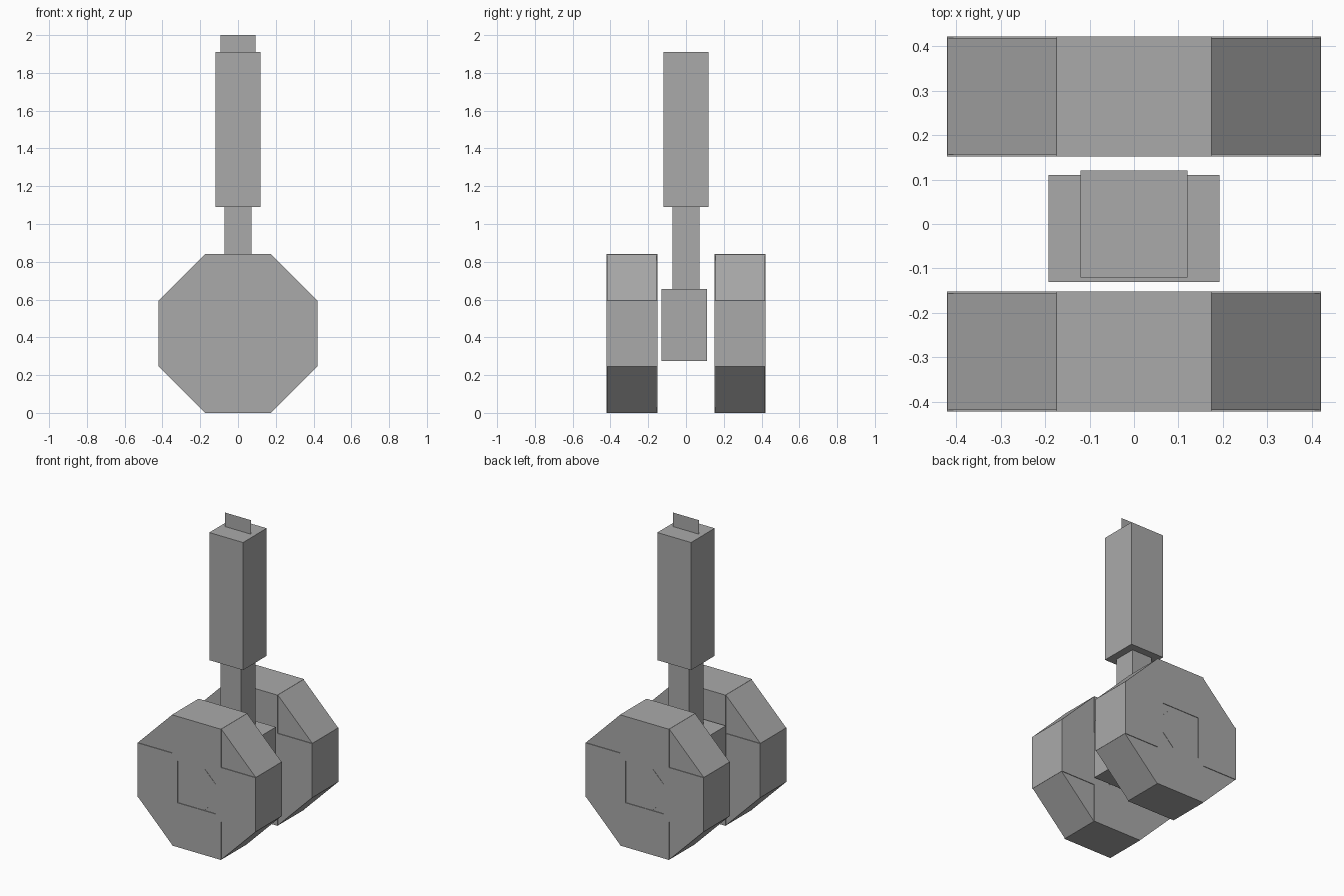
import bpy, bmesh, math
from mathutils import Matrix

if "Cube" in bpy.data.objects:
    bpy.data.objects.remove(bpy.data.objects["Cube"], do_unlink=True)

grey = bpy.data.materials.new("plain grey")
grey.use_nodes = True
colour = (0.4, 0.4, 0.4, 1)
grey.diffuse_color = colour
grey.node_tree.nodes["Principled BSDF"].inputs["Base Color"].default_value = colour


def finish(name, bm, location=(0, 0, 0)):
    mesh = bpy.data.meshes.new(name)
    bmesh.ops.recalc_face_normals(bm, faces=bm.faces[:])
    bm.to_mesh(mesh)
    bm.free()
    mesh.materials.append(grey)
    obj = bpy.data.objects.new(name, mesh)
    obj.location = location
    bpy.context.collection.objects.link(obj)
    return obj


def box(name, size, location):
    bm = bmesh.new()
    bmesh.ops.create_cube(bm, size=1)
    bmesh.ops.scale(bm, vec=size, verts=bm.verts)
    return finish(name, bm, location)


def octagon(name, apothem, width, location):
    radius = apothem / math.cos(math.pi / 8)
    bm = bmesh.new()
    turn = Matrix.Rotation(math.pi / 2, 4, "X") @ Matrix.Rotation(math.pi / 8, 4, "Z")
    bmesh.ops.create_cone(bm, cap_ends=True, segments=8, radius1=radius,
                          radius2=radius, depth=width, matrix=turn)
    return finish(name, bm, location)


def wheel_cross(name, half, hole, width, location):
    # Plus-shaped slab with a square hole, slightly proud of the corner wedges
    arm = half * math.tan(math.pi / 8)
    steps = [-half, -arm, -hole, hole, arm, half]
    bm = bmesh.new()
    grid = [[bm.verts.new((x, -width / 2, z)) for z in steps] for x in steps]
    for i in range(5):
        for j in range(5):
            corner = i in (0, 4) and j in (0, 4)
            if not corner and (i, j) != (2, 2):
                bm.faces.new((grid[i][j], grid[i + 1][j],
                              grid[i + 1][j + 1], grid[i][j + 1]))
    bmesh.ops.delete(bm, geom=[v for v in bm.verts if not v.link_faces], context="VERTS")
    back = bmesh.ops.extrude_face_region(bm, geom=bm.faces[:], use_keep_orig=True)
    moved = [v for v in back["geom"] if isinstance(v, bmesh.types.BMVert)]
    bmesh.ops.translate(bm, verts=moved, vec=(0, width, 0))
    return finish(name, bm, location)


# Wheels, each a cross with wedge corners and an octagonal hub
for side, y in (("front", -0.287), ("back", 0.287)):
    centre = (0, y, 0.42)
    wheel_cross(side + "_wheel_cross", 0.42, 0.135, 0.27, centre)
    octagon(side + "_wheel_corners", 0.4195, 0.262, centre)
    octagon(side + "_wheel_hub", 0.134, 0.266, centre)

# Body block between the wheels, post and upper column
box("body_block", (0.385, 0.24, 0.38), (0, -0.01, 0.466))
box("post", (0.145, 0.145, 0.46), (0, 0, 0.87))
box("upper_column", (0.24, 0.24, 0.82), (0, 0, 1.5))

# Thin upright fin on top
bm = bmesh.new()
bmesh.ops.create_grid(bm, x_segments=1, y_segments=1, size=0.5,
                      matrix=Matrix.Rotation(math.pi / 2, 4, "X"))
bmesh.ops.scale(bm, vec=(0.187, 1, 0.095), verts=bm.verts)
finish("top_fin", bm, (0, 0, 1.9525))
